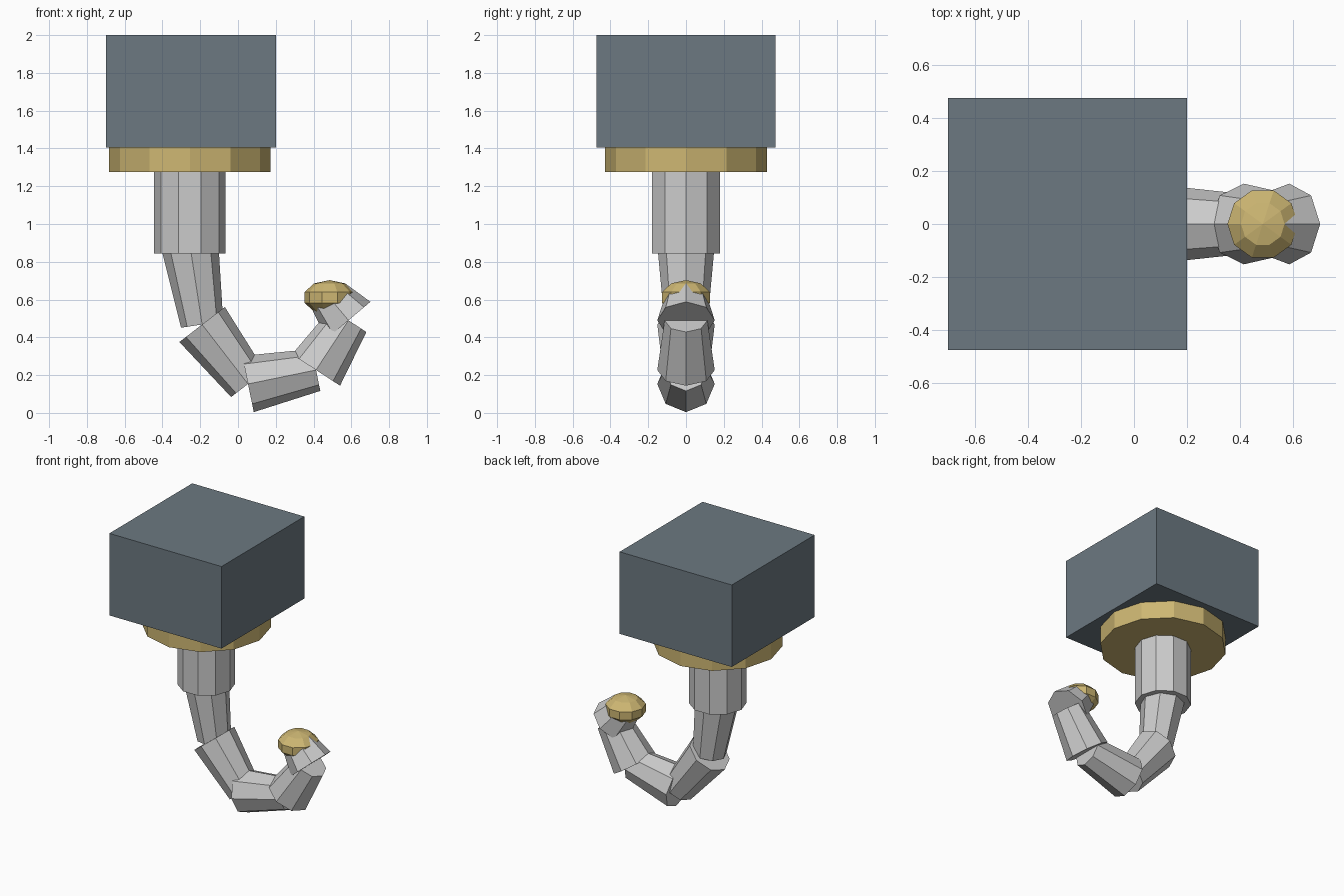
import bpy, bmesh, math
from mathutils import Vector

if "Cube" in bpy.data.objects:
    bpy.data.objects.remove(bpy.data.objects["Cube"])


def material(name, rgb):
    m = bpy.data.materials.new(name)
    m.diffuse_color = (*rgb, 1)
    m.use_nodes = True
    m.node_tree.nodes["Principled BSDF"].inputs["Base Color"].default_value = m.diffuse_color
    return m


slate = material("slate", (0.15, 0.19, 0.22))
brass = material("brass", (0.61, 0.47, 0.17))


def finish(name, bm, mat=None):
    bmesh.ops.remove_doubles(bm, verts=bm.verts, dist=1e-5)
    bmesh.ops.recalc_face_normals(bm, faces=bm.faces)
    me = bpy.data.meshes.new(name)
    bm.to_mesh(me)
    bm.free()
    ob = bpy.data.objects.new(name, me)
    bpy.context.collection.objects.link(ob)
    if mat:
        me.materials.append(mat)
    return ob


def lathe(name, sides, profile, loc, mat=None):
    """Faceted solid from (radius, z) points, first corner on +x."""
    bm = bmesh.new()
    rings = []
    for r, z in profile:
        if r == 0:
            rings.append([bm.verts.new((0, 0, z))])
        else:
            rings.append([bm.verts.new((r * math.cos(math.tau * i / sides),
                                        r * math.sin(math.tau * i / sides), z))
                          for i in range(sides)])
    for a, b in zip(rings, rings[1:]):
        for i in range(sides):
            j = (i + 1) % sides
            quad = [a[i % len(a)], a[j % len(a)], b[j % len(b)], b[i % len(b)]]
            bm.faces.new(list(dict.fromkeys(quad)))
    for end in (rings[0], rings[-1]):
        if len(end) > 1:
            bm.faces.new(end)
    ob = finish(name, bm, mat)
    ob.location = loc
    return ob


# Mounting block
bm = bmesh.new()
bmesh.ops.create_cube(bm, size=1)
bmesh.ops.scale(bm, vec=(0.90, 0.95, 0.595), verts=bm.verts)
block = finish("mounting_block", bm, slate)
block.location = (-0.25, 0, 1.7025)

# Collar and shank
lathe("collar", 12, [(0.428, 1.275), (0.428, 1.41)], (-0.255, 0, 0), brass)
lathe("shank", 10, [(0.19, 0.845), (0.19, 1.30)], (-0.255, 0, 0))

# Hook: tapered eight-sided segments along a bent path
path = [(-0.255, 0.89), (-0.19, 0.468), (0.053, 0.153),
        (0.413, 0.227), (0.585, 0.490), (0.482, 0.612)]
for n, (p, q) in enumerate(zip(path, path[1:]), 1):
    a, b = Vector((p[0], 0, p[1])), Vector((q[0], 0, q[1]))
    d = b - a
    seg = lathe(f"hook_segment_{n}", 8, [(0.152, 0), (0.113, d.length)], a)
    seg.rotation_euler.y = math.atan2(d.x, d.z)

# Flattened ball on the tip
ball = [(0.14 * math.sin(math.pi * k / 5) if 0 < k < 5 else 0,
         -0.092 * math.cos(math.pi * k / 5)) for k in range(6)]
lathe("tip_ball", 10, ball, (0.485, 0, 0.611), brass)
